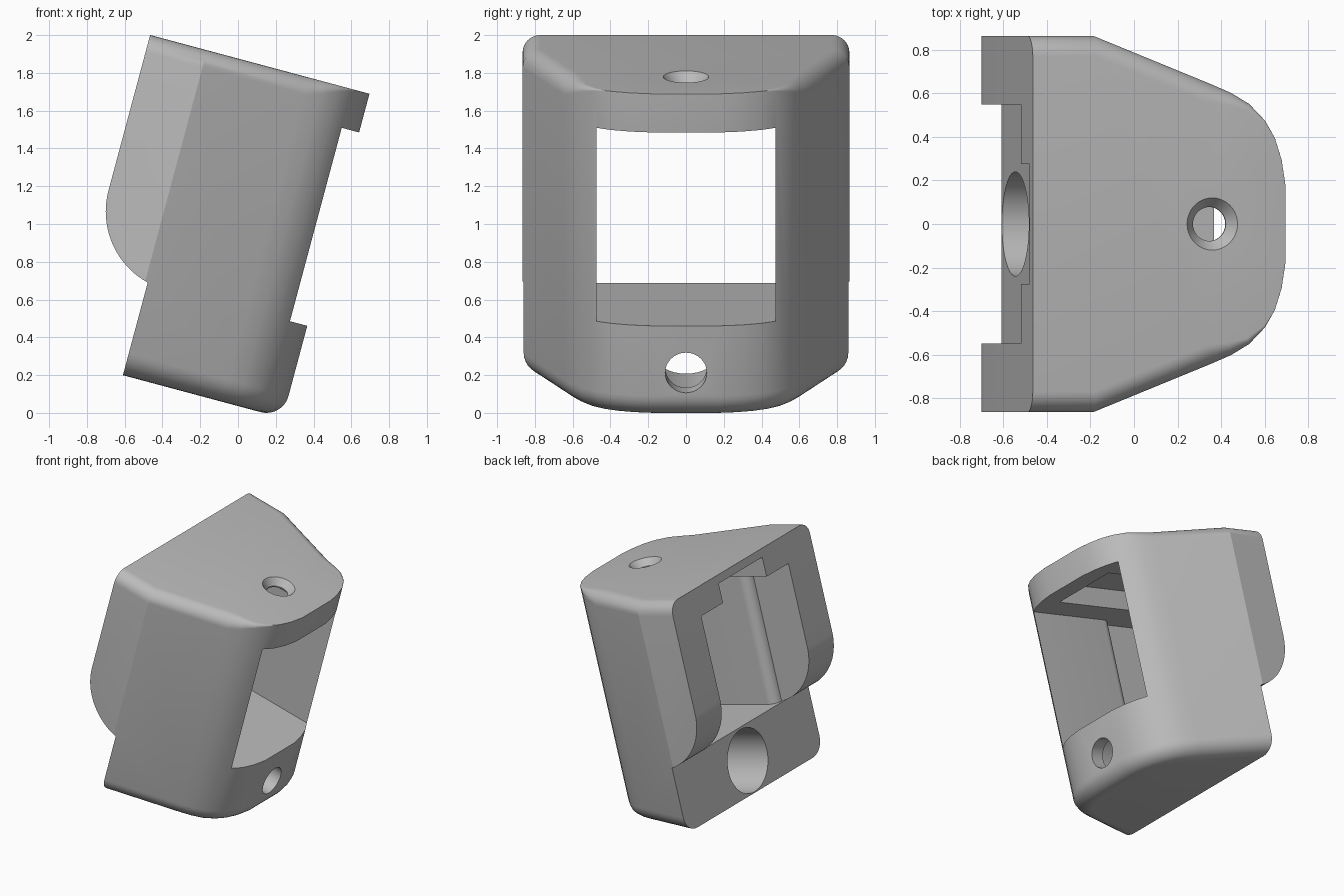
import bpy, bmesh, math
from mathutils import Matrix

if "Cube" in bpy.data.objects:
    bpy.data.objects.remove(bpy.data.objects["Cube"], do_unlink=True)

TILT = Matrix.Rotation(math.radians(15), 4, 'Y')
BOTTOM, TOP, BACK, STEP = 0.035, 1.812, -0.967, -0.64
FLOOR, CEILING = 0.54, 1.6

grey = bpy.data.materials.new("plain grey")
grey.use_nodes = True
colour = (0.5, 0.5, 0.5, 1)
grey.diffuse_color = colour
grey.node_tree.nodes["Principled BSDF"].inputs["Base Color"].default_value = colour


def loft(name, rings):
    """Skin a stack of equal closed rings and cap both ends."""
    bm = bmesh.new()
    rows = [[bm.verts.new(p) for p in ring] for ring in rings]
    n = len(rows[0])
    for a, b in zip(rows, rows[1:]):
        for i in range(n):
            j = (i + 1) % n
            bm.faces.new((a[i], a[j], b[j], b[i]))
    bm.faces.new(rows[0][::-1])
    bm.faces.new(rows[-1])
    bmesh.ops.recalc_face_normals(bm, faces=bm.faces)
    bm.transform(TILT)
    mesh = bpy.data.meshes.new(name)
    bm.to_mesh(mesh)
    bm.free()
    mesh.materials.append(grey)
    obj = bpy.data.objects.new(name, mesh)
    bpy.context.collection.objects.link(obj)
    return obj


def arc(cx, cy, r, start, end, steps):
    angles = [math.radians(start + (end - start) * i / steps) for i in range(steps + 1)]
    return [(cx + r * math.cos(a), cy + r * math.sin(a)) for a in angles]


def mirrored(half):
    return half + [(u, -y) for u, y in reversed(half)]


def plan_prism(name, outline, low, high):
    return loft(name, [[(u, y, w) for u, y in outline] for w in (low, high)])


# Housing outline: flat sides, tapered cheeks, rounded nose
half = [(BACK, 0.865), (-0.655, 0.865), (-0.1, 0.645), (-0.01, 0.604), (0.07, 0.552),
        (0.14, 0.475), (0.185, 0.395), (0.217, 0.295), (0.235, 0.18)]
fade = [1, 1, 1, 0.7, 0.35, 0.1, 0, 0, 0]
outline, fade = mirrored(half), fade + fade[::-1]


def inward(i):
    """Mitred inward direction at an outline corner; the back stays flat."""
    u, y = outline[i]
    if u == BACK:
        return 0, -math.copysign(1, y)
    (ua, ya), (ub, yb) = outline[i - 1], outline[(i + 1) % len(outline)]
    la, lb = math.hypot(u - ua, y - ya), math.hypot(ub - u, yb - y)
    na = ((y - ya) / la, (ua - u) / la)
    nb = ((yb - y) / lb, (u - ub) / lb)
    k = 1 + na[0] * nb[0] + na[1] * nb[1]
    return (na[0] + nb[0]) / k, (na[1] + nb[1]) / k


def fillet_ring(angle, radius, level, side, weights):
    ring = []
    for i, (u, y) in enumerate(outline):
        r = radius * weights[i]
        du, dy = inward(i)
        inset = r * (1 - math.cos(angle))
        ring.append((u + du * inset, y + dy * inset,
                     level + side * r * (1 - math.sin(angle))))
    return ring


steps = [math.pi / 2 * i / 8 for i in range(9)]
rings = [fillet_ring(a, 0.12, BOTTOM, 1, [1] * len(outline)) for a in reversed(steps)]
rings += [fillet_ring(a, 0.095, TOP, -1, [max(f, 0.01) for f in fade]) for a in steps]
housing = loft("housing", rings)

# Relief under the rounded rear lugs
relief = [(-1.2, -0.2), (STEP, -0.2)] + arc(-0.537, 0.96, 0.43, 256.1, 180, 20) + [(-1.2, 0.96)]
cutters = [loft("lug_relief", [[(u, y, w) for u, w in relief] for y in (-1, 1)])]

# Through cavity with front window, and the slot in its ceiling
cavity = [(-1.3, 0.55)] + arc(-0.545, 0.55, 0.075, 180, 270, 8) + [(0.6, 0.475)]
cutters.append(plan_prism("cavity", mirrored(cavity), FLOOR, CEILING))
slot = mirrored([(-1.3, 0.275), (0.06, 0.275)])
cutters.append(plan_prism("ceiling_slot", slot, CEILING - 0.1, 1.75))


def round_cutter(name, stations, place):
    circle = arc(0, 0, 1, 0, 352.5, 47)
    return loft(name, [[place(r * a, r * b, d) for a, b in circle] for d, r in stations])


# Countersunk screw hole in the top, stepped bore through the base
cutters.append(round_cutter("screw_hole", [(1.7, 0.078), (1.76, 0.078), (TOP, 0.12), (1.9, 0.12)],
                            lambda a, b, d: (a - 0.113, b, d)))
cutters.append(round_cutter("base_bore", [(-0.8, 0.24), (0.13, 0.24), (0.13, 0.11), (0.4, 0.11)],
                            lambda a, b, d: (d, a, b + 0.283)))

for cutter in cutters:
    cutter.hide_render = True
    cut = housing.modifiers.new(cutter.name, 'BOOLEAN')
    cut.operation, cut.solver, cut.object = 'DIFFERENCE', 'EXACT', cutter

# Bake the cuts and drop the cutters
bpy.context.view_layer.update()
final = bpy.data.meshes.new_from_object(housing.evaluated_get(bpy.context.evaluated_depsgraph_get()))
housing.modifiers.clear()
housing.data = final
for cutter in cutters:
    bpy.data.objects.remove(cutter, do_unlink=True)

bpy.ops.object.select_all(action='DESELECT')
housing.select_set(True)
bpy.context.view_layer.objects.active = housing
bpy.ops.object.shade_smooth_by_angle(angle=math.radians(20))
